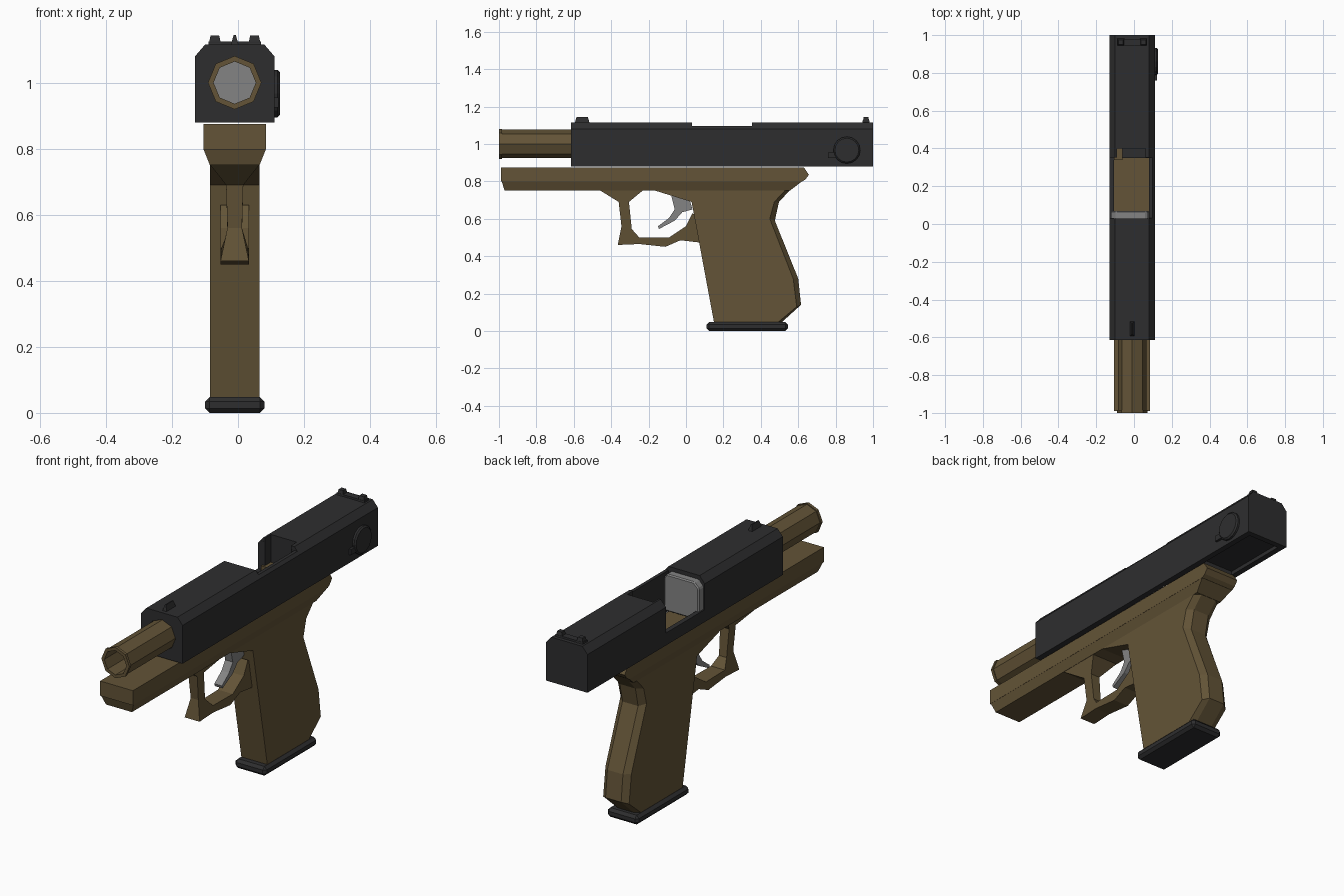
import bpy, bmesh, math

if "Cube" in bpy.data.objects:
    bpy.data.objects.remove(bpy.data.objects["Cube"], do_unlink=True)

CX = -0.01  # centre line of the body


def material(name, rgb):
    m = bpy.data.materials.new(name)
    m.use_nodes = True
    m.diffuse_color = (*rgb, 1)
    bsdf = next(n for n in m.node_tree.nodes if n.type == "BSDF_PRINCIPLED")
    bsdf.inputs["Base Color"].default_value = (*rgb, 1)
    return m


black = material("black metal", (0.027, 0.027, 0.028))
tan = material("dark tan", (0.125, 0.088, 0.038))
grey = material("grey steel", (0.23, 0.23, 0.23))


def skin(name, rings, mat, closed=False):
    """Join matching rings of points; cap the ends unless the loop is closed."""
    bm = bmesh.new()
    loops = [[bm.verts.new((x + CX, y, z)) for x, y, z in r] for r in rings]
    pairs = list(zip(loops, loops[1:]))
    if closed:
        pairs.append((loops[-1], loops[0]))
    else:
        bm.faces.new(loops[0])
        bm.faces.new(loops[-1])
    for a, b in pairs:
        for i in range(len(a)):
            j = (i + 1) % len(a)
            bm.faces.new((a[i], a[j], b[j], b[i]))
    bmesh.ops.recalc_face_normals(bm, faces=bm.faces)
    me = bpy.data.meshes.new(name)
    bm.to_mesh(me)
    bm.free()
    me.materials.append(mat)
    ob = bpy.data.objects.new(name, me)
    bpy.context.collection.objects.link(ob)
    return ob


def side_ring(pts, x):
    return [(x, y, z) for y, z in pts]


def front_ring(pts, y):
    return [(x, y, z) for x, z in pts]


def block(name, x, y, z, mat, taper=0.0):
    """Box from (low, high) ranges, with an optionally narrower top."""
    def rect(h, t):
        return [(x[0] + t, y[0] + t, h), (x[1] - t, y[0] + t, h),
                (x[1] - t, y[1] - t, h), (x[0] + t, y[1] - t, h)]
    return skin(name, [rect(z[0], 0), rect(z[1], taper)], mat)


def octagon(r, y):
    return [(r * math.sin(i * math.pi / 4), y, 1 + r * math.cos(i * math.pi / 4))
            for i in range(8)]


def cut(ob, cutter):
    cutter.hide_render = True
    cutter.hide_viewport = True
    mod = ob.modifiers.new("cut", "BOOLEAN")
    mod.operation = "DIFFERENCE"
    mod.solver = "EXACT"
    mod.object = cutter


def bevel(ob, width, segments=1):
    mod = ob.modifiers.new("bevel", "BEVEL")
    mod.width = width
    mod.segments = segments


# slide with bore, ejection port and underside recess
section = [(-.12, .88), (.12, .88), (.12, 1.08), (.09, 1.115), (-.09, 1.115), (-.12, 1.08)]
slide = skin("slide", [front_ring(section, -.615), front_ring(section, 1)], black)
cut(slide, skin("bore_cutter", [octagon(.079, -.7), octagon(.079, .1)], black))
for name, x, y, z in (
        ("port_well_cutter", (-.095, .09), (.03, .35), (.8, 1.2)),
        ("port_side_cutter", (-.2, .085), (.031, .351), (.945, 1.21)),
        ("port_top_cutter", (-.21, .2), (.032, .352), (1.095, 1.22)),
        ("port_rear_cutter", (-.08, .07), (.3, .4), (.93, 1.23)),
        ("underside_cutter", (-.09, .09), (.62, .97), (.8, .9))):
    cut(slide, block(name, x, y, z, black))

# chamber block at the front of the port
chamber = [(-.113, .9), (.09, .9), (.09, 1.07), (.075, 1.094), (-.085, 1.094), (-.113, 1.065)]
bevel(skin("chamber_block", [front_ring(chamber, .015), front_ring(chamber, .07)], grey), .006)
block("port_ledge", (-.095, -.05), (.34, .4), (.88, .97), tan)

# hollow octagonal barrel with a thin muzzle lip
skin("barrel", [octagon(.076, .015), octagon(.076, -.985), octagon(.081, -.985),
                octagon(.081, -1), octagon(.064, -1), octagon(.064, .015)], tan, closed=True)

# sights
block("front_sight", (-.013, .013), (-.595, -.515), (1.11, 1.145), black, .01)
block("rear_sight_bar", (-.08, .08), (.945, .98), (1.11, 1.125), black)
for side, x in (("right", (-.08, -.04)), ("left", (.04, .08))):
    block("rear_sight_" + side, x, (.943, .982), (1.11, 1.143), black, .007)

# round button and tab on the slide
def disc(r, x):
    return [(x, .86 + r * math.cos(i * math.pi / 8), .967 + r * math.sin(i * math.pi / 8))
            for i in range(16)]


skin("button", [disc(.072, .11), disc(.072, .13), disc(.064, .137)], black)
block("button_tab", (.11, .132), (.76, .81), (.925, .955), black)

# upper frame and its tapered lower half
rail = [(-.99, .875), (.63, .875), (.657, .835), (.638, .81), (.62, .798), (-.99, .798)]
skin("upper_frame", [side_ring(rail, -.095), side_ring(rail, .095)], tan)


def plan(half, front, back, z):
    return [(-half, front, z), (half, front, z), (half, back, z), (-half, back, z)]


skin("lower_frame", [plan(.095, -.985, .62, .8), plan(.075, -.97, .555, .75)], tan)

# grip with a faceted back
front_edge = [(-.17, .752), (.03, .69), (.15, .045)]
back_full = [(.51, .045), (.615, .14), (.6, .28), (.475, .59), (.497, .69), (.555, .752)]
back_side = [(.49, .045), (.592, .13), (.573, .28), (.448, .6), (.472, .69), (.53, .752)]
full, inner = front_edge + back_full, front_edge + back_side
skin("grip", [side_ring(inner, -.075), side_ring(full, -.045),
              side_ring(full, .045), side_ring(inner, .075)], tan)

# trigger guard: each point is y, z, half width
guard = [(-.46, .752, .075), (-.36, .69, .026), (-.345, .56, .022), (-.365, .46, .043),
         (-.25, .465, .043), (-.11, .45, .043), (-.03, .485, .043), (.1, .47, .043),
         (.07, .6, .043), (.035, .63, .043), (0, .56, .043), (-.09, .5, .043),
         (-.25, .5, .04), (-.29, .545, .022), (-.305, .69, .026), (-.23, .752, .075)]
skin("trigger_guard", [[(s * w, y, z) for y, z, w in guard] for s in (-1, 1)], tan)

# trigger
blade = [(-.08, .73), (.02, .7), (.035, .65), (-.02, .635), (-.06, .59), (-.145, .545),
         (-.15, .56), (-.09, .605), (-.06, .65)]
skin("trigger", [side_ring(blade, -.022), side_ring(blade, .022)], grey)

# magazine base plate
bevel(block("base_plate", (-.09, .09), (.11, .545), (0, .048), black), .014)
